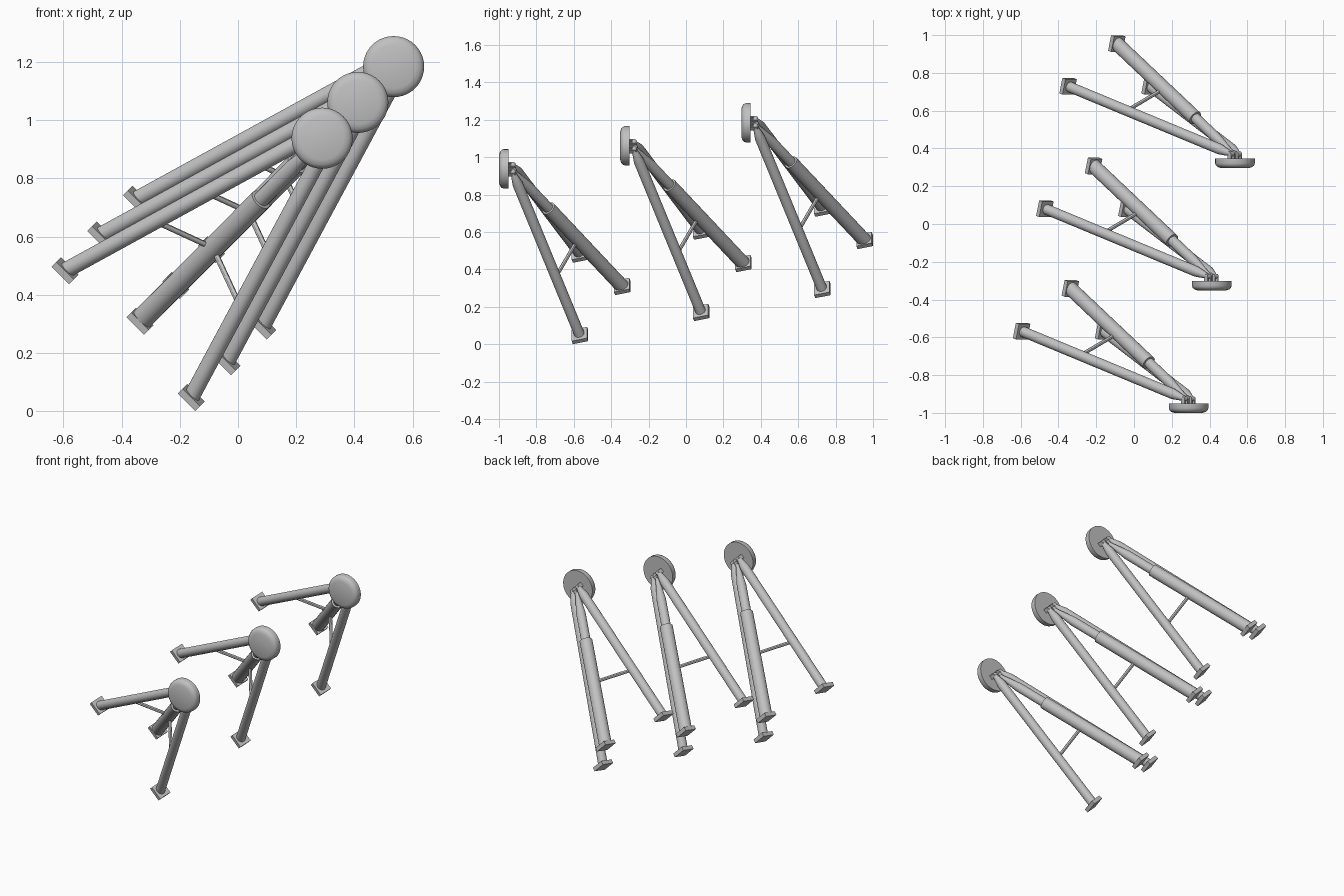
import bpy
import bmesh
import math
from mathutils import Vector, Matrix

cube = bpy.data.objects.get("Cube")
if cube:
    bpy.data.objects.remove(cube)

steel = bpy.data.materials.new("grey steel")
steel.use_nodes = True
GREY = (0.53, 0.53, 0.53, 1)
steel.diffuse_color = GREY
steel.node_tree.nodes["Principled BSDF"].inputs["Base Color"].default_value = GREY

# The three identical stands step along the sloping base plane
STEP = Vector((0.123, 0.648, 0.123))
NAMES = ("front", "middle", "rear")

# Axes of the base plane: across, along, outward
U = Vector((1, 0, -1)).normalized()
V = Vector((0.19, 0.96, 0.19)).normalized()
N = U.cross(V).normalized()
if N.x < 0:
    N = -N


def place(name, bm):
    """Turn a bmesh into one shared mesh used by all three stands."""
    bmesh.ops.recalc_face_normals(bm, faces=bm.faces)
    mesh = bpy.data.meshes.new(name)
    for f in bm.faces:
        f.smooth = True
    bm.to_mesh(mesh)
    bm.free()
    mesh.set_sharp_from_angle(angle=math.radians(30))
    mesh.materials.append(steel)
    for i, stand in enumerate(NAMES):
        ob = bpy.data.objects.new(f"{stand}_{name}", mesh)
        ob.location = STEP * i
        bpy.context.collection.objects.link(ob)


def lathe(name, a, b, profile, sides=24):
    """Revolve (fraction, radius) pairs about the line a-b."""
    axis = b - a
    rot = axis.to_track_quat('Z', 'Y')
    bm = bmesh.new()
    rings = []
    for t, r in profile:
        ring = []
        for k in range(sides):
            ang = 2 * math.pi * k / sides
            off = rot @ Vector((r * math.cos(ang), r * math.sin(ang), 0))
            ring.append(bm.verts.new(a + axis * t + off))
        rings.append(ring)
    for lo, hi in zip(rings, rings[1:]):
        for k in range(sides):
            j = (k + 1) % sides
            bm.faces.new((lo[k], lo[j], hi[j], hi[k]))
    bm.faces.new(rings[0])
    bm.faces.new(rings[-1])
    place(name, bm)


def box(name, centre, axes, size):
    """Box with its edges along three given axes."""
    m = Matrix([ax * s for ax, s in zip(axes, size)]).transposed().to_4x4()
    m.translation = centre
    bm = bmesh.new()
    bmesh.ops.create_cube(bm, size=1, matrix=m)
    place(name, bm)


# Round head pad with a rounded front rim
hub = Vector((0.289, -0.95, 0.938))
lathe("head_pad", hub, hub + Vector((0, -0.05, 0)),
      [(0, 0.105), (0.5, 0.105), (0.72, 0.101), (0.88, 0.092), (1, 0.075)], 40)

# Legs: foot centre and upper end
feet = {
    "upper_leg": (Vector((-0.595, -0.567, 0.482)), Vector((0.268, -0.925, 0.955))),
    "lower_leg": (Vector((-0.161, -0.567, 0.047)), Vector((0.306, -0.925, 0.917))),
    "main_strut": (Vector((-0.337, -0.341, 0.309)), Vector((0.275, -0.92, 0.924))),
}
LEG = [(0, 0.028), (0.93, 0.028), (0.97, 0.02), (1, 0.012)]
STRUT = [(0, 0.038), (0.68, 0.038), (0.681, 0.028), (0.86, 0.028), (0.97, 0.014), (1, 0.012)]
for name, (foot, top) in feet.items():
    lathe(name, foot, top, STRUT if name == "main_strut" else LEG)
    box(name + "_foot_plate", foot, (U, V, N), (0.085, 0.085, 0.024))
    # Knuckle and pin bracket joining the leg to the pad
    lathe(name + "_knuckle", top - U * 0.014, top + U * 0.014, [(0, 0.013), (1, 0.013)], 16)
    for side in (-1, 1):
        box(name + f"_lug_{'a' if side < 0 else 'b'}",
            Vector((top.x, -0.938, top.z)) + U * 0.011 * side,
            (U, Vector((0, 1, 0)), Vector((1, 0, 1)).normalized()),
            (0.006, 0.036, 0.026))

# Thin braces from the main strut out to both legs
joint = feet["main_strut"][0].lerp(feet["main_strut"][1], 0.41)
for name in ("upper_leg", "lower_leg"):
    lathe(name + "_brace", joint, feet[name][0].lerp(feet[name][1], 0.36),
          [(0, 0.01), (1, 0.01)], 12)
